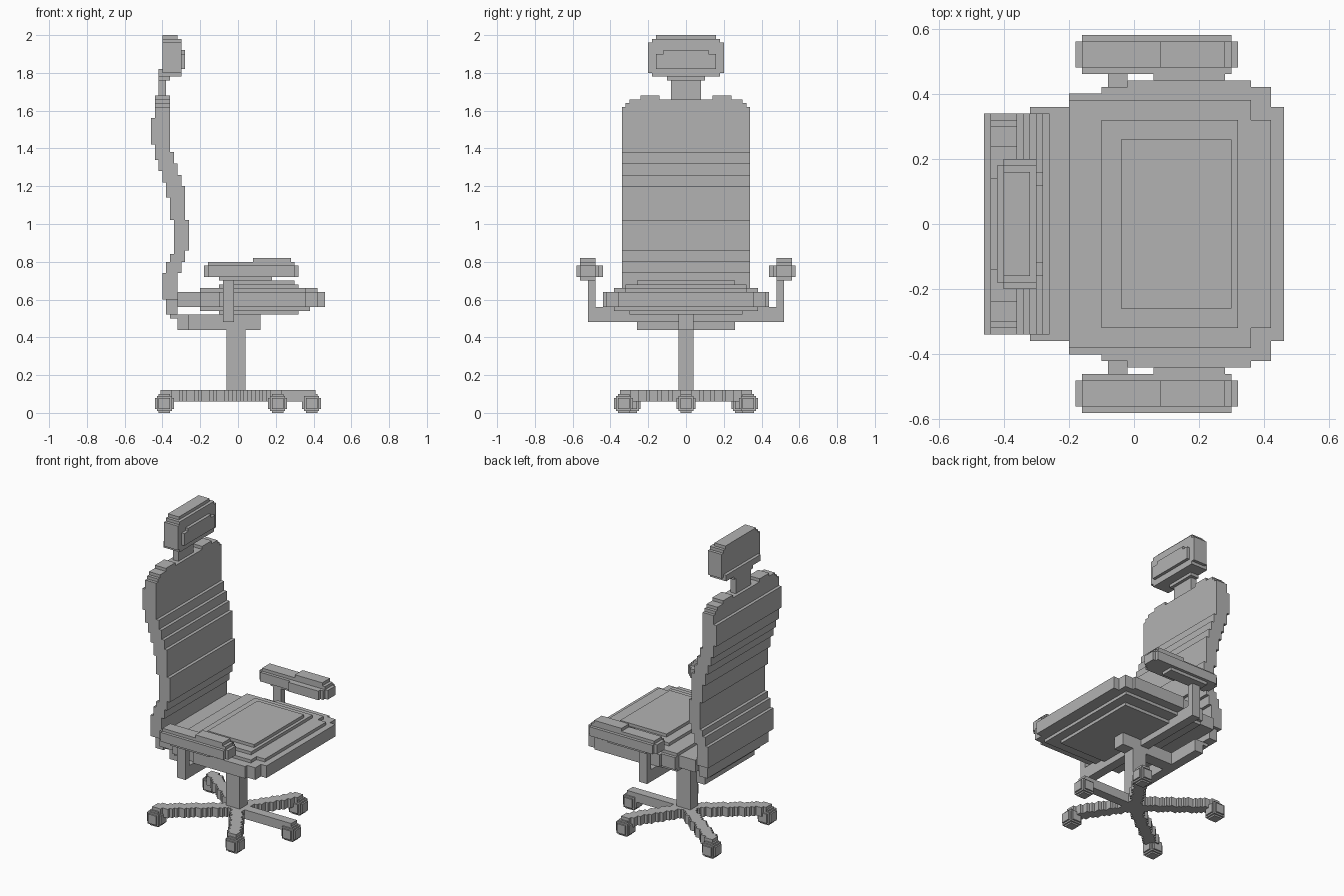
import bpy
import bmesh
from mathutils import Matrix, Vector

VOXEL = 0.02  # every part is laid out on this block grid

default_cube = bpy.data.objects.get("Cube")
if default_cube:
    bpy.data.objects.remove(default_cube, do_unlink=True)

grey = bpy.data.materials.new("plain_grey")
grey.use_nodes = True
grey_value = (0.45, 0.45, 0.45, 1)
grey.diffuse_color = grey_value
grey.node_tree.nodes["Principled BSDF"].inputs["Base Color"].default_value = grey_value


def block(x_range, y_range, z_range):
    """Describe one box by its ranges in grid steps."""
    return tuple(zip(x_range, y_range, z_range))


def centred(x_range, half_width, z_range):
    """Describe a box that is symmetric about the middle plane."""
    return block(x_range, (-half_width, half_width), z_range)


def mirrored(blocks):
    """Copy boxes to the other side of the chair."""
    return [((low[0], -high[1], low[2]), (high[0], -low[1], high[2]))
            for low, high in blocks]


def build(name, blocks):
    """Join boxes into one flat-shaded object."""
    bm = bmesh.new()
    for low, high in blocks:
        low, high = Vector(low) * VOXEL, Vector(high) * VOXEL
        place = Matrix.Translation((low + high) / 2) @ Matrix.Diagonal((high - low).to_4d())
        place[3][3] = 1
        bmesh.ops.create_cube(bm, size=1, matrix=place)
    mesh = bpy.data.meshes.new(name)
    bm.to_mesh(mesh)
    bm.free()
    mesh.materials.append(grey)
    part = bpy.data.objects.new(name, mesh)
    bpy.context.collection.objects.link(part)
    return part


def step_value(steps, z):
    """Look up a stepped profile: the first entry whose top lies above z."""
    return next(value for top, value in steps if z < top)


# Headrest: stacked slabs with a raised front pad
build("headrest", [
    centred((-20, -16), 8, (98, 100)),
    centred((-20, -15), 9, (97, 99)),
    centred((-20, -15), 10, (90, 98)),
    centred((-21, -15), 9, (89, 91)),
    centred((-21, -18), 5, (88, 90)),
    centred((-15, -14), 8, (91, 95)),
    centred((-15, -14), 6, (95, 96)),
])
build("headrest_neck", [centred((-21, -19), 4, (83, 91))])

# Backrest: an S-shaped side profile with stepped top corners
rear_steps = [(37, -20), (40, -19), (42, -18), (51, -17), (57, -18), (61, -19),
              (64, -20), (67, -21), (71, -22), (78, -23), (84, -22)]
front_steps = [(37, -16), (40, -15), (43, -14), (51, -13), (60, -14),
               (63, -15), (66, -16), (69, -17), (84, -18)]
width_steps = [(81, 17), (82, 16), (83, 15)]
levels = {30} | {top for top, value in rear_steps + front_steps + width_steps}
levels = sorted(z for z in levels if z <= 83)
back_blocks = [
    centred((step_value(rear_steps, z), step_value(front_steps, z)),
            step_value(width_steps, z), (z, upper))
    for z, upper in zip(levels, levels[1:])
]
back_blocks.append(centred((-19, -16), 16, (26, 30)))
back_blocks.append(centred((-18, -16), 13, (25, 26)))
shoulder = [block((-22, -18), (7, 12), (83, 84))]
build("backrest", back_blocks + shoulder + mirrored(shoulder))

# Seat: rounded outline, stepped cushion on top and stepped pan below
build("seat", [
    centred((-16, 23), 18, (28, 32)),
    centred((-10, 21), 20, (28, 32)),
    centred((-5, 21), 21, (28, 32)),
    centred((-1, 18), 22, (28, 32)),
])
build("seat_cushion", [
    centred((-10, 18), 19, (32, 33)),
    centred((18, 21), 16, (32, 33)),
    centred((-5, 16), 16, (33, 34)),
    centred((-2, 15), 13, (34, 35)),
])
build("seat_pan", [
    centred((-10, 19), 19, (27, 28)),
    centred((-5, 16), 15, (26, 27)),
])

# Frame under the seat
build("centre_beam", [centred((-16, 6), 2, (22, 26))])
build("rear_crossbar", [centred((-16, -13), 13, (22, 26))])
build("arm_crossbar", [centred((-4, -1), 26, (24, 28))])

# Armrests
arm_post = [block((-4, -1), (24, 26), (28, 36))]
arm_pad = [
    block((-8, 15), (23, 29), (36, 39)),
    block((-9, 16), (24, 28), (36, 39)),
    block((3, 14), (22, 23), (36, 39)),
    block((-8, 15), (24, 28), (39, 40)),
    block((4, 14), (24, 28), (40, 41)),
    block((-5, 9), (24, 28), (35, 36)),
]
for side, place in (("left", lambda blocks: blocks), ("right", mirrored)):
    build(side + "_arm_post", place(arm_post))
    build(side + "_arm_pad", place(arm_pad))

# Column and five stepped legs with casters
build("column", [centred((-3, 2), 2, (6, 22))])
build("base_hub", [centred((-4, 3), 3, (3, 6))])


def leg(end_x, end_y):
    """Walk along the leg in grid steps, leaving a block at each one."""
    count = max(abs(end_x), abs(end_y))
    blocks = []
    for i in range(count + 1):
        x, y = round(end_x * i / count), round(end_y * i / count)
        blocks.append(block((x - 1.5, x + 1.5), (y - 1.5, y + 1.5), (3, 6)))
    return blocks


def caster(x, y):
    """Rounded wheel block made of three crossing boxes."""
    sizes = [(2.5, 1.5, 1, 4), (1.5, 2.5, 1, 4), (2, 2, 0.5, 4.5), (1.5, 1.5, 0, 5)]
    return [block((x - a, x + a), (y - b, y + b), (low, high)) for a, b, low, high in sizes]


feet = {
    "front": (19.5, 0),
    "middle_left": (10.5, 16.5),
    "middle_right": (10.5, -16.5),
    "rear_left": (-19.5, 14.5),
    "rear_right": (-19.5, -14.5),
}
for label, (x, y) in feet.items():
    build(label + "_leg", leg(int(x), int(y)))
    build(label + "_caster", caster(x, y))
